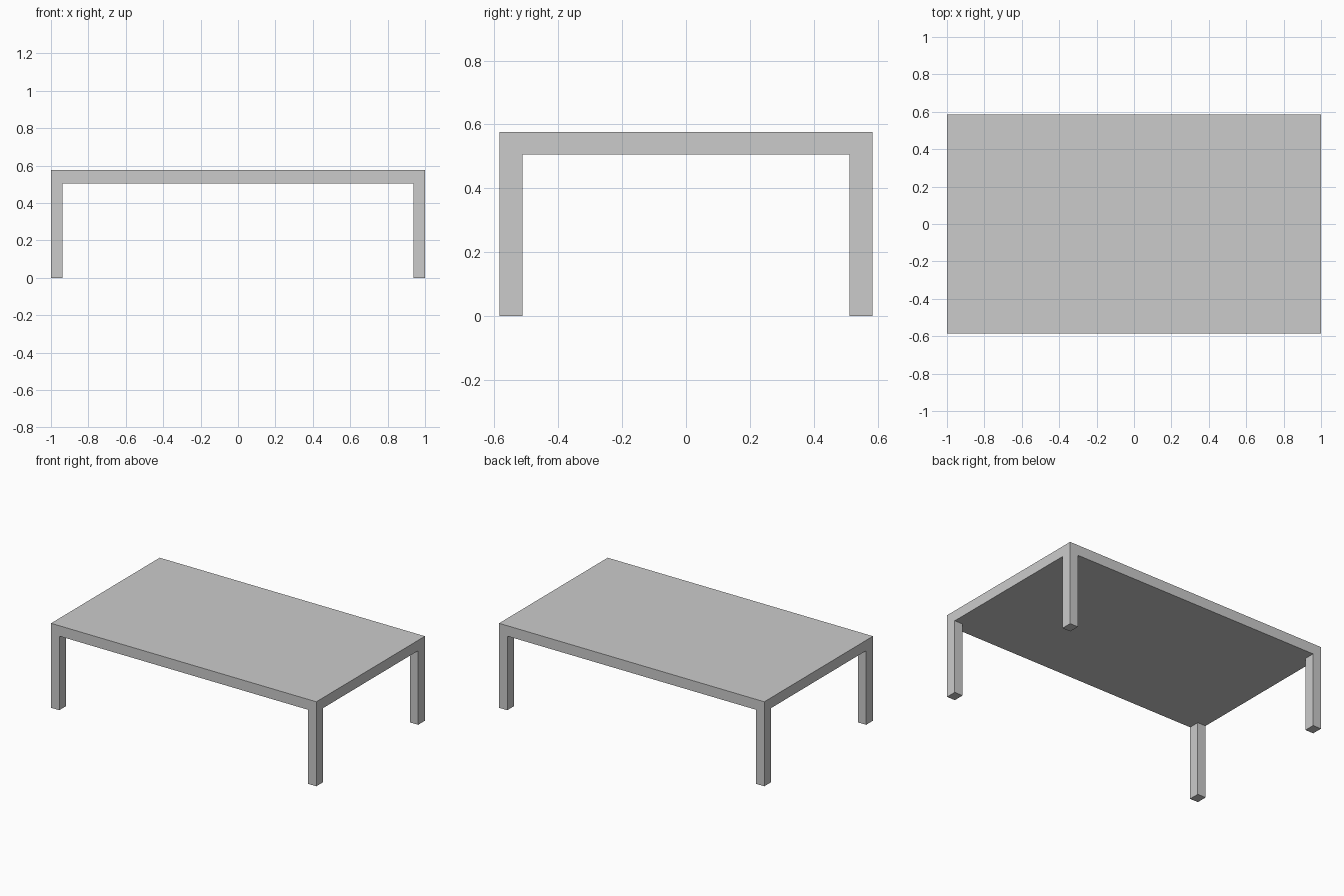
import bpy
import bmesh

if "Cube" in bpy.data.objects:
    bpy.data.objects.remove(bpy.data.objects["Cube"])

HALF_X, HALF_Y = 1.0, 0.585     # half footprint
LEG_X, LEG_Y = 0.062, 0.073     # leg section
HEIGHT, UNDERSIDE = 0.576, 0.505

bm = bmesh.new()

# Underside sheet, cut into a 3 x 3 grid so the corners match the legs
xs = [-HALF_X, -HALF_X + LEG_X, HALF_X - LEG_X, HALF_X]
ys = [-HALF_Y, -HALF_Y + LEG_Y, HALF_Y - LEG_Y, HALF_Y]
grid = [[bm.verts.new((x, y, UNDERSIDE)) for y in ys] for x in xs]
corners = []
for i in range(3):
    for j in range(3):
        face = bm.faces.new((grid[i][j], grid[i][j + 1],
                             grid[i + 1][j + 1], grid[i + 1][j]))
        if i != 1 and j != 1:
            corners.append(face)


def extrude(faces, dz, keep):
    """Extrude faces vertically; keep the starting faces if asked."""
    result = bmesh.ops.extrude_face_region(bm, geom=faces, use_keep_orig=keep)
    verts = [g for g in result["geom"] if isinstance(g, bmesh.types.BMVert)]
    bmesh.ops.translate(bm, verts=verts, vec=(0, 0, dz))
    if not keep:
        bmesh.ops.delete(bm, geom=[f for f in faces if f.is_valid],
                         context="FACES_ONLY")


# Slab thickness, then the four legs pulled down from the corners
extrude(bm.faces[:], HEIGHT - UNDERSIDE, True)
extrude(corners, -UNDERSIDE, False)

# Merge flush faces and face everything outward
bmesh.ops.recalc_face_normals(bm, faces=bm.faces[:])
bmesh.ops.dissolve_limit(bm, angle_limit=0.01, verts=bm.verts[:], edges=bm.edges[:])

mesh = bpy.data.meshes.new("table_top_with_legs")
bm.to_mesh(mesh)
bm.free()
table = bpy.data.objects.new("table_top_with_legs", mesh)
bpy.context.collection.objects.link(table)
